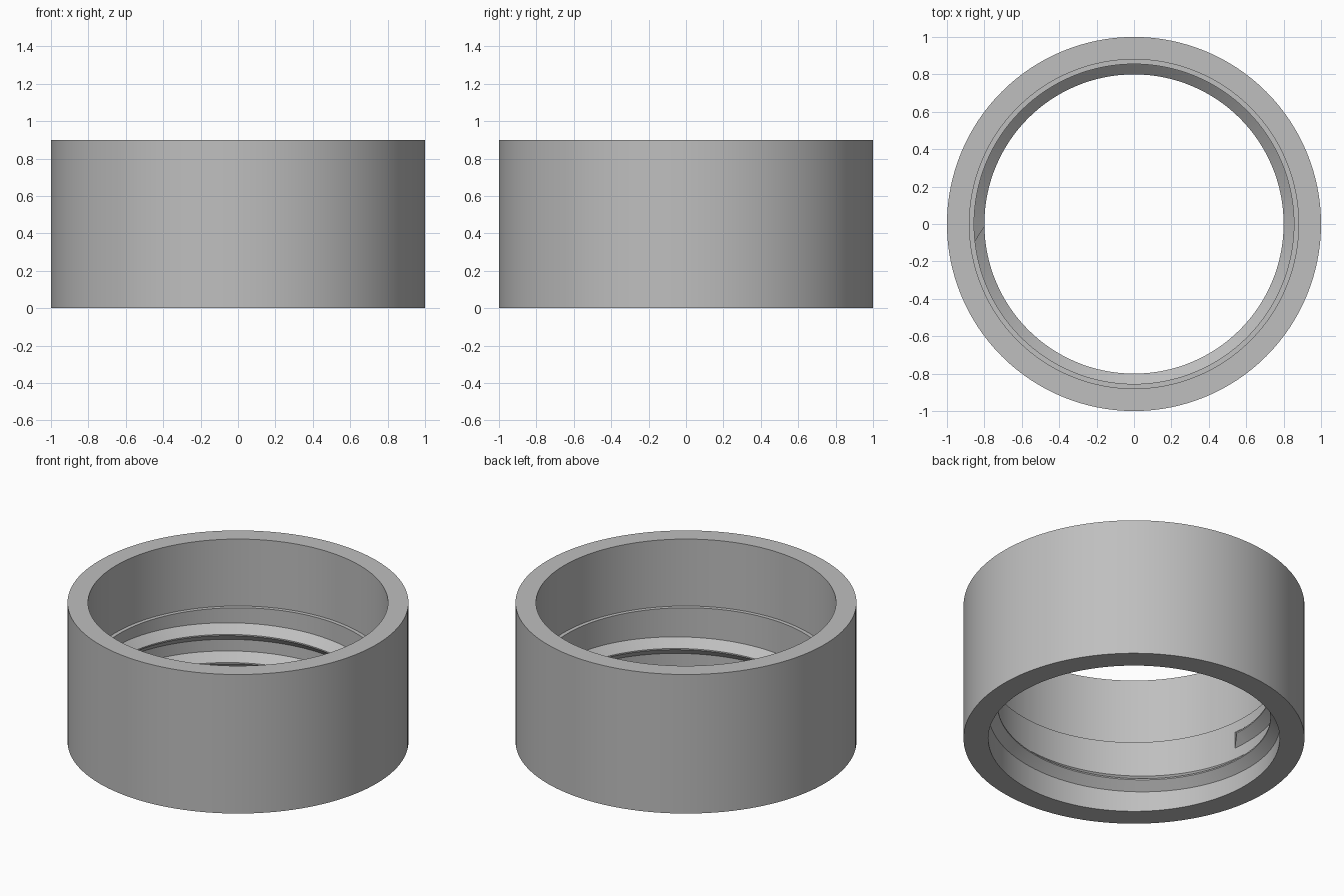
import bpy, bmesh
from math import sin, cos, tau, radians

cube = bpy.data.objects.get("Cube")
if cube:
    bpy.data.objects.remove(cube, do_unlink=True)

grey = bpy.data.materials.new("plain grey")
grey.use_nodes = True
grey.diffuse_color = (0.52, 0.52, 0.52, 1)
grey.node_tree.nodes["Principled BSDF"].inputs["Base Color"].default_value = (0.52, 0.52, 0.52, 1)

BORE = 0.855      # radius of the threaded lower bore
SEGMENTS = 128


def add_object(name, bm):
    bmesh.ops.recalc_face_normals(bm, faces=bm.faces)
    mesh = bpy.data.meshes.new(name)
    bm.to_mesh(mesh)
    bm.free()
    mesh.materials.append(grey)
    obj = bpy.data.objects.new(name, mesh)
    bpy.context.collection.objects.link(obj)
    bpy.ops.object.select_all(action='DESELECT')
    obj.select_set(True)
    bpy.context.view_layer.objects.active = obj
    bpy.ops.object.shade_smooth_by_angle(angle=radians(30))
    return obj


def skin(bm, sections, closed):
    """Join consecutive loops of vertices with quads."""
    loops = [[bm.verts.new(p) for p in s] for s in sections]
    pairs = list(zip(loops, loops[1:]))
    if closed:
        pairs.append((loops[-1], loops[0]))
    else:
        bm.faces.new(loops[0])
        bm.faces.new(loops[-1])
    n = len(loops[0])
    for a, b in pairs:
        for i in range(n):
            j = (i + 1) % n
            bm.faces.new((a[i], a[j], b[j], b[i]))


# Collar body: straight outside, wide upper bore, small ledge, narrower lower bore
profile = [(1, 0), (1, 0.9), (0.88, 0.9), (0.88, 0.467), (BORE, 0.467), (BORE, 0)]
body = bmesh.new()
skin(body, [[(r * cos(tau * k / SEGMENTS), r * sin(tau * k / SEGMENTS), z)
             for r, z in profile] for k in range(SEGMENTS)], True)
add_object("collar_body", body)

# Internal thread: V-shaped right-hand ridge, one and a half turns
PITCH = 0.182
START_Z = 0.07
TURNS = 1.5
STEPS = 192
ridge = [(BORE + 0.005, 0.058), (0.80, 0.004), (0.80, -0.004), (BORE + 0.005, -0.058)]


def section(turn, root_lead=0.0):
    points = []
    for r, dz in ridge:
        a = tau * turn + (root_lead if r > BORE else 0)
        points.append((r * cos(a), r * sin(a), START_Z + PITCH * turn + dz))
    return points


thread = bmesh.new()
sections = [section(TURNS * k / STEPS) for k in range(STEPS + 1)]
# Slanted upper end of the ridge
sections.append(section(TURNS + 0.003, radians(5.5)))
skin(thread, sections, False)
add_object("internal_thread", thread)
